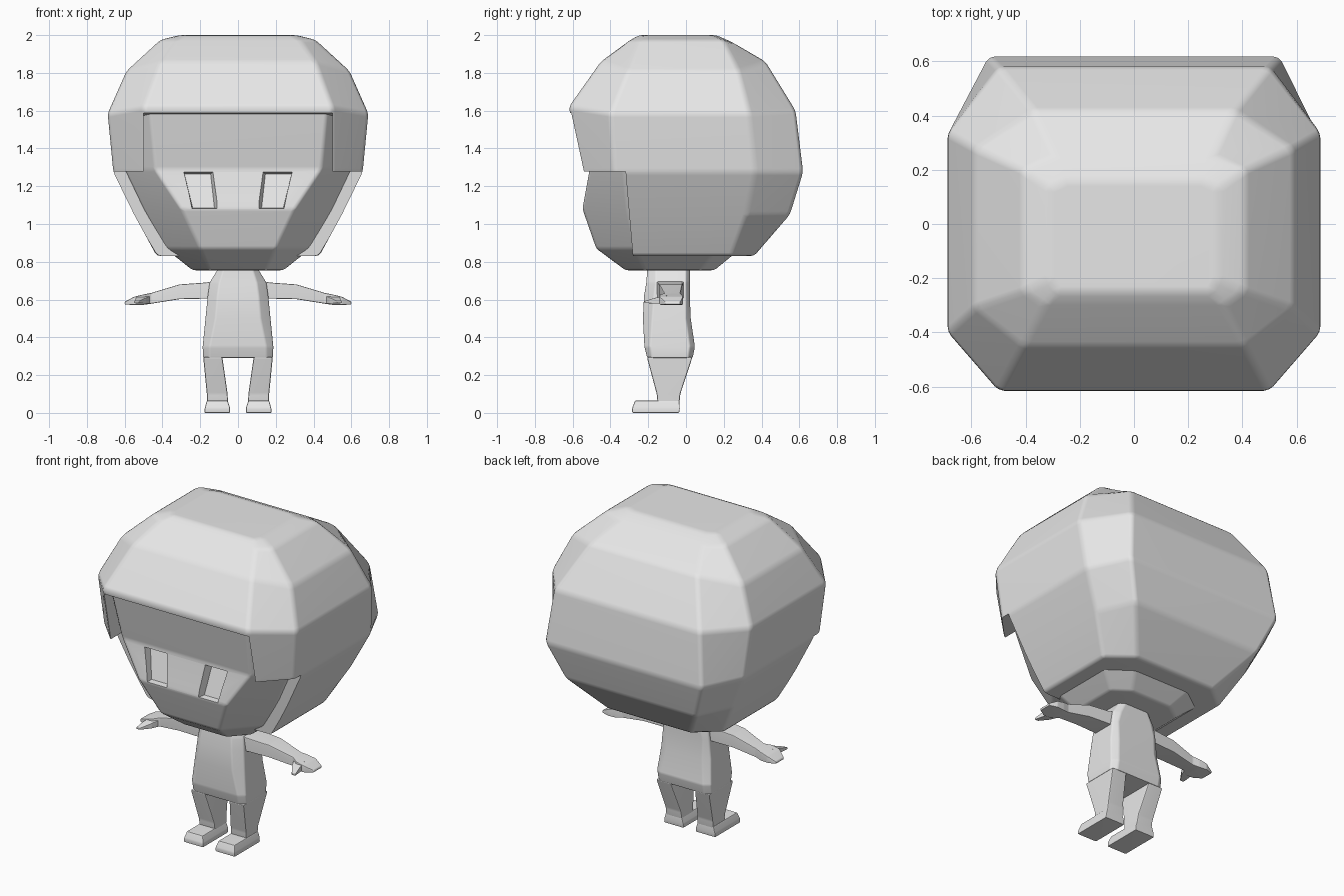
import bpy, bmesh, math

if "Cube" in bpy.data.objects:
    bpy.data.objects.remove(bpy.data.objects["Cube"])

grey = bpy.data.materials.new("light_grey")
grey.diffuse_color = (0.8, 0.8, 0.8, 1)
grey.use_nodes = True
grey.node_tree.nodes["Principled BSDF"].inputs["Base Color"].default_value = grey.diffuse_color


def loft(name, rings):
    """Skin a stack of equal-length point rings and cap both ends."""
    bm = bmesh.new()
    rows = [[bm.verts.new(p) for p in ring] for ring in rings]
    n = len(rows[0])
    for a, b in zip(rows, rows[1:]):
        for i in range(n):
            j = (i + 1) % n
            bm.faces.new((a[i], a[j], b[j], b[i]))
    bm.faces.new(rows[0])
    bm.faces.new(rows[-1])
    bmesh.ops.recalc_face_normals(bm, faces=bm.faces)
    mesh = bpy.data.meshes.new(name)
    bm.to_mesh(mesh)
    bm.free()
    mesh.materials.append(grey)
    obj = bpy.data.objects.new(name, mesh)
    bpy.context.collection.objects.link(obj)
    return obj


def octagon(zf, zs, zb, fx, yf, sx, ya, yc, bx, yb):
    """Chamfered ring: front edge, side edges and back edge, each with its height."""
    return [(-fx, yf, zf), (fx, yf, zf), (sx, ya, zs), (sx, yc, zs),
            (bx, yb, zb), (-bx, yb, zb), (-sx, yc, zs), (-sx, ya, zs)]


def rect(z, x0, x1, y0, y1, s=1):
    return [(s * x0, y0, z), (s * x1, y0, z), (s * x1, y1, z), (s * x0, y1, z)]


def section(x, z0, z1, y0, y1, s):
    """Upright cross-section of a limb that runs along x."""
    return [(s * x, y0, z0), (s * x, y1, z0), (s * x, y1, z1), (s * x, y0, z1)]


def finish(obj, bevel, cutters=()):
    """Soften edges, cut, then shade smooth with sharp creases kept."""
    bpy.ops.object.select_all(action='DESELECT')
    bpy.context.view_layer.objects.active = obj
    obj.select_set(True)
    mod = obj.modifiers.new("soften", 'BEVEL')
    mod.width, mod.segments, mod.limit_method = bevel, 2, 'ANGLE'
    mod.angle_limit = math.radians(8)
    bpy.ops.object.modifier_apply(modifier=mod.name)
    for cutter in cutters:
        mod = obj.modifiers.new("cut", 'BOOLEAN')
        mod.operation, mod.solver, mod.object = 'DIFFERENCE', 'EXACT', cutter
        bpy.ops.object.modifier_apply(modifier=mod.name)
        bpy.data.objects.remove(cutter)
    bpy.ops.object.shade_smooth_by_angle(angle=math.radians(32))
    mod = obj.modifiers.new("normals", 'WEIGHTED_NORMAL')
    mod.keep_sharp = True


# Hair shell
hair = loft("hair", [
    octagon(.83, .83, .83, .22, -.45, .43, -.28, .24, .28, .36),
    octagon(1.05, 1.05, 1.05, .40, -.52, .55, -.34, .32, .45, .55),
    octagon(1.275, 1.275, 1.275, .50, -.545, .66, -.38, .365, .54, .62),
    octagon(1.62, 1.585, 1.60, .50, -.62, .69, -.40, .335, .50, .58),
    octagon(1.86, 1.81, 1.86, .41, -.45, .59, -.31, .28, .37, .42),
    octagon(1.97, 1.975, 1.96, .33, -.30, .41, -.25, .20, .29, .25),
    octagon(2.0, 2.0, 2.0, .28, -.25, .31, -.20, .13, .25, .16)])

# Openings under the fringe and in front of the ears
fringe_cut = loft("fringe_cut", [
    rect(.5, -.50, .50, -1, -.43),
    [(-.50, -1, 1.66), (.50, -1, 1.66), (.50, -.43, 1.555), (-.50, -.43, 1.555)]])
side_cut = loft("side_cut", [rect(.7, -1, 1, -1, -.27), rect(1.278, -1, 1, -1, -.32)])
finish(hair, .02, (fringe_cut, side_cut))

# Head with face
head = loft("head", [
    octagon(.755, .755, .755, .15, -.32, .24, -.22, .08, .14, .15),
    octagon(.87, .87, .87, .20, -.475, .385, -.27, .17, .22, .29),
    octagon(1.08, 1.08, 1.08, .30, -.548, .50, -.31, .25, .36, .44),
    octagon(1.29, 1.29, 1.29, .44, -.51, .60, -.33, .30, .44, .50),
    octagon(1.60, 1.58, 1.58, .47, -.58, .62, -.36, .28, .42, .48),
    octagon(1.70, 1.70, 1.70, .38, -.46, .50, -.30, .22, .34, .40)])

# Eye sockets
sockets = []
for s in (-1, 1):
    sockets.append(loft("eye_socket_cut", [
        [(s * .12, -.57, 1.287), (s * .29, -.57, 1.287), (s * .245, -.57, 1.078), (s * .10, -.57, 1.078)],
        [(s * .145, -.46, 1.265), (s * .283, -.46, 1.265), (s * .24, -.51, 1.085), (s * .125, -.51, 1.085)]]))
finish(head, .015, sockets)

# Torso
torso = loft("torso", [
    octagon(.29, .29, .29, .15, -.205, .185, -.18, .01, .15, .035),
    octagon(.35, .35, .35, .15, -.22, .187, -.19, .02, .15, .047),
    octagon(.50, .50, .50, .12, -.228, .172, -.18, .00, .13, .025),
    octagon(.62, .62, .62, .11, -.222, .160, -.17, .00, .13, .02),
    octagon(.69, .69, .69, .10, -.21, .150, -.16, .00, .11, .02),
    octagon(.755, .755, .755, .08, -.205, .11, -.16, .00, .08, .02),
    octagon(.80, .80, .80, .08, -.20, .11, -.16, .00, .08, .02)])
finish(torso, .008)

for s, side in ((-1, "left"), (1, "right")):
    # Leg and foot
    finish(loft(side + "_leg", [
        rect(.05, .053, .163, -.15, -.035, s),
        rect(.10, .055, .165, -.155, -.03, s),
        rect(.295, .083, .184, -.207, .034, s)]), .008)
    finish(loft(side + "_foot", [
        rect(0, .042, .178, -.285, -.035, s),
        rect(.025, .042, .176, -.285, -.033, s),
        rect(.065, .055, .165, -.27, -.035, s)]), .006)
    # Arm tapering into a flat hand
    finish(loft(side + "_arm", [
        section(.12, .60, .70, -.16, -.01, s),
        section(.17, .605, .69, -.15, -.015, s),
        section(.31, .602, .68, -.14, -.02, s),
        section(.46, .578, .635, -.115, -.03, s),
        section(.50, .572, .627, -.14, -.02, s),
        section(.55, .572, .615, -.14, -.015, s),
        section(.60, .573, .588, -.11, -.03, s)]), .006)
    # Thumb
    finish(loft(side + "_thumb", [
        [(s * x, y, z) for x, z in ((x0, z0), (x1, z0), (x1, z1), (x0, z1))]
        for y, x0, x1, z0, z1 in ((-.10, .46, .53, .578, .622),
                                  (-.16, .485, .54, .578, .610),
                                  (-.22, .525, .55, .582, .592))]), .003)
